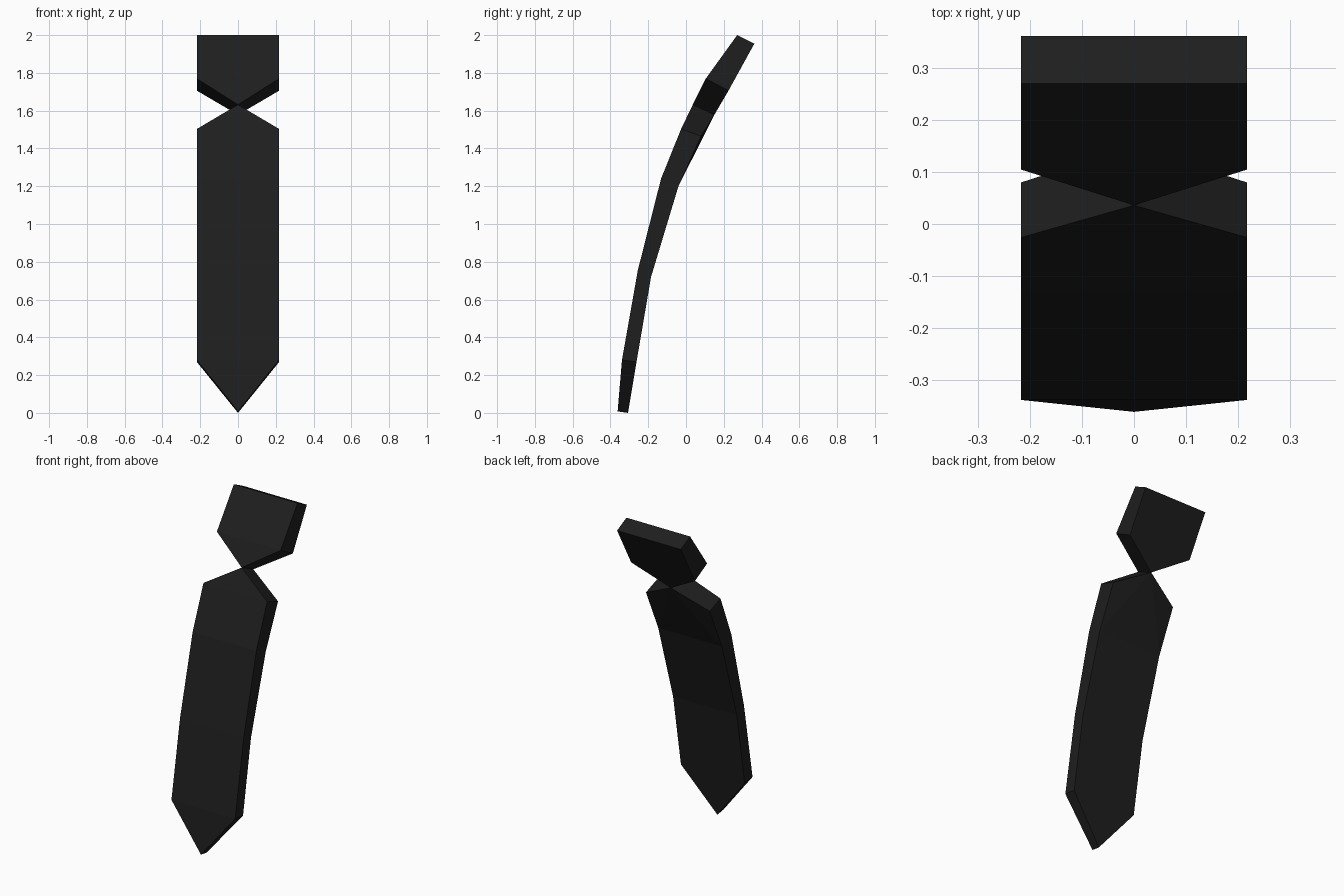
import bpy, bmesh

if "Cube" in bpy.data.objects:
    bpy.data.objects.remove(bpy.data.objects["Cube"])

W = 0.218  # half width of the tie

fabric = bpy.data.materials.new("black_fabric")
fabric.diffuse_color = (0.013, 0.013, 0.013, 1)
fabric.use_nodes = True
fabric.node_tree.nodes["Principled BSDF"].inputs["Base Color"].default_value = fabric.diffuse_color


def add_ring(bm, hw, front, back):
    """Cross-section (front left, front right, back right, back left); zero width makes a point."""
    xs = (-hw, hw) if hw else (0,)
    f = [bm.verts.new((x, *front)) for x in xs]
    b = [bm.verts.new((x, *back)) for x in xs]
    return f[0], f[-1], b[-1], b[0]


def skin(bm, r0, r1, sides=range(4)):
    """Join two rings; pointed rings collapse quads to triangles."""
    for i in sides:
        j = (i + 1) % 4
        bm.faces.new(list(dict.fromkeys((r0[i], r0[j], r1[j], r1[i]))))


def finish(name, bm):
    bmesh.ops.recalc_face_normals(bm, faces=bm.faces[:])
    mesh = bpy.data.meshes.new(name)
    bm.to_mesh(mesh)
    bm.free()
    mesh.materials.append(fabric)
    ob = bpy.data.objects.new(name, mesh)
    bpy.context.collection.objects.link(ob)


# Point where the knot and the blade meet
pinch = (0, (0.036, 1.632), (0.15, 1.578))

# Long curved blade, pointed at both ends
bm = bmesh.new()
rings = [add_ring(bm, *row) for row in (
    (0, (-0.362, 0.008), (-0.307, 0.0)),
    (W, (-0.339, 0.28), (-0.262, 0.27)),
    (W, (-0.255, 0.755), (-0.185, 0.72)),
    (W, (-0.132, 1.24), (-0.04, 1.20)),
    (W, (-0.026, 1.503), (0.08, 1.465)),
    pinch,
)]
for r0, r1 in zip(rings[:4], rings[1:4]):
    skin(bm, r0, r1)
# the top bay: front and sides are regular, the back is creased up to the pinch
bend, shoulder, tip = rings[3:]
skin(bm, bend, shoulder, (0, 1, 3))
skin(bm, shoulder, tip, (0, 1, 3))
bm.faces.new((bend[2], bend[3], tip[2]))
for i in (2, 3):
    bm.faces.new((bend[i], shoulder[i], tip[2]))
finish("tie_blade", bm)

# Knot, tapering down to the pinch
bm = bmesh.new()
rings = [add_ring(bm, *row) for row in (
    pinch,
    (W, (0.105, 1.77), (0.225, 1.706)),
    (W, (0.271, 2.0), (0.362, 1.955)),
)]
for r0, r1 in zip(rings, rings[1:]):
    skin(bm, r0, r1)
bm.faces.new(rings[-1])
finish("tie_knot", bm)
